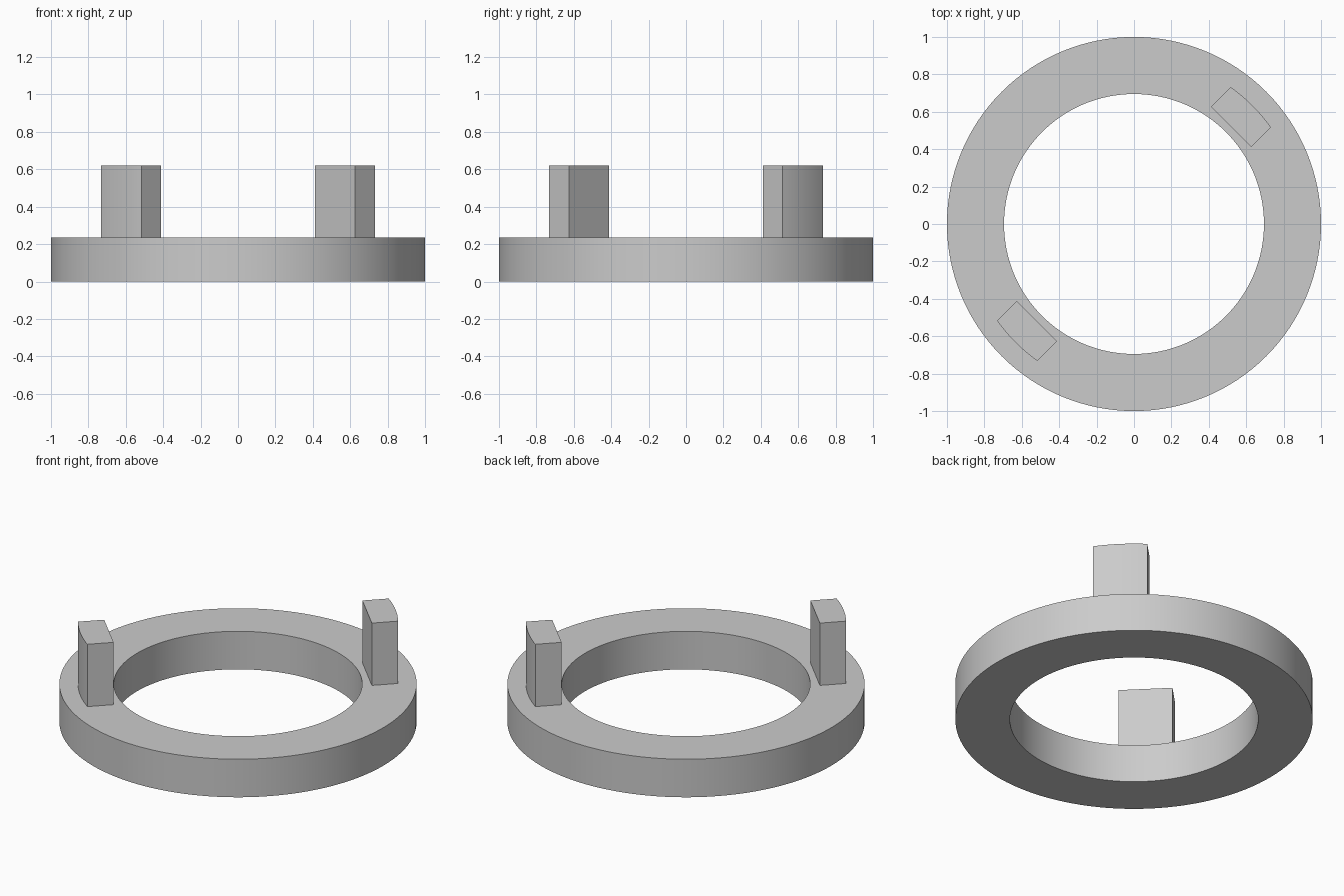
import bpy, bmesh
from math import sin, cos, asin, sqrt, pi, radians

cube = bpy.data.objects.get("Cube")
if cube:
    bpy.data.objects.remove(cube, do_unlink=True)

RING_OUTER, RING_INNER, RING_TOP = 1.0, 0.695, 0.235
TAB_OUTER, TAB_FLAT, TAB_HALF, TAB_TOP = 0.896, 0.734, 0.152, 0.62
SEGMENTS = 128

grey = bpy.data.materials.new("light_grey")
grey.use_nodes = True
colour = (0.6, 0.6, 0.6, 1)
grey.diffuse_color = colour
grey.node_tree.nodes["Principled BSDF"].inputs["Base Color"].default_value = colour


def finish(name, bm):
    """Turn a bmesh into a shaded object."""
    bmesh.ops.recalc_face_normals(bm, faces=bm.faces)
    mesh = bpy.data.meshes.new(name)
    bm.to_mesh(mesh)
    bm.free()
    mesh.materials.append(grey)
    obj = bpy.data.objects.new(name, mesh)
    bpy.context.collection.objects.link(obj)
    bpy.ops.object.select_all(action='DESELECT')
    obj.select_set(True)
    bpy.context.view_layer.objects.active = obj
    bpy.ops.object.shade_smooth_by_angle(angle=radians(30))
    return obj


# Base ring: rectangular section spun round the z axis
bm = bmesh.new()
section = [bm.verts.new((r, 0, z)) for r, z in (
    (RING_INNER, 0), (RING_OUTER, 0), (RING_OUTER, RING_TOP), (RING_INNER, RING_TOP))]
edges = [bm.edges.new((section[i], section[(i + 1) % 4])) for i in range(4)]
bmesh.ops.spin(bm, geom=section + edges, cent=(0, 0, 0), axis=(0, 0, 1),
               angle=2 * pi, steps=SEGMENTS)
bmesh.ops.remove_doubles(bm, verts=bm.verts, dist=1e-4)
finish("base_ring", bm)


# Upright tabs: flat inside, parallel sides, curved outside
def tab(name, turn):
    bm = bmesh.new()
    half = asin(TAB_HALF / TAB_OUTER)
    steps = 10
    outline = [(TAB_FLAT, -TAB_HALF)]
    for i in range(steps + 1):
        a = -half + 2 * half * i / steps
        outline.append((TAB_OUTER * cos(a), TAB_OUTER * sin(a)))
    outline.append((TAB_FLAT, TAB_HALF))
    base = bm.faces.new([bm.verts.new((x, y, RING_TOP)) for x, y in outline])
    top = bmesh.ops.extrude_face_region(bm, geom=[base], use_keep_orig=True)["geom"]
    bmesh.ops.translate(bm, vec=(0, 0, TAB_TOP - RING_TOP),
                        verts=[v for v in top if isinstance(v, bmesh.types.BMVert)])
    finish(name, bm).rotation_euler.z = turn


tab("back_left_tab", pi / 4)
tab("front_right_tab", pi / 4 + pi)
